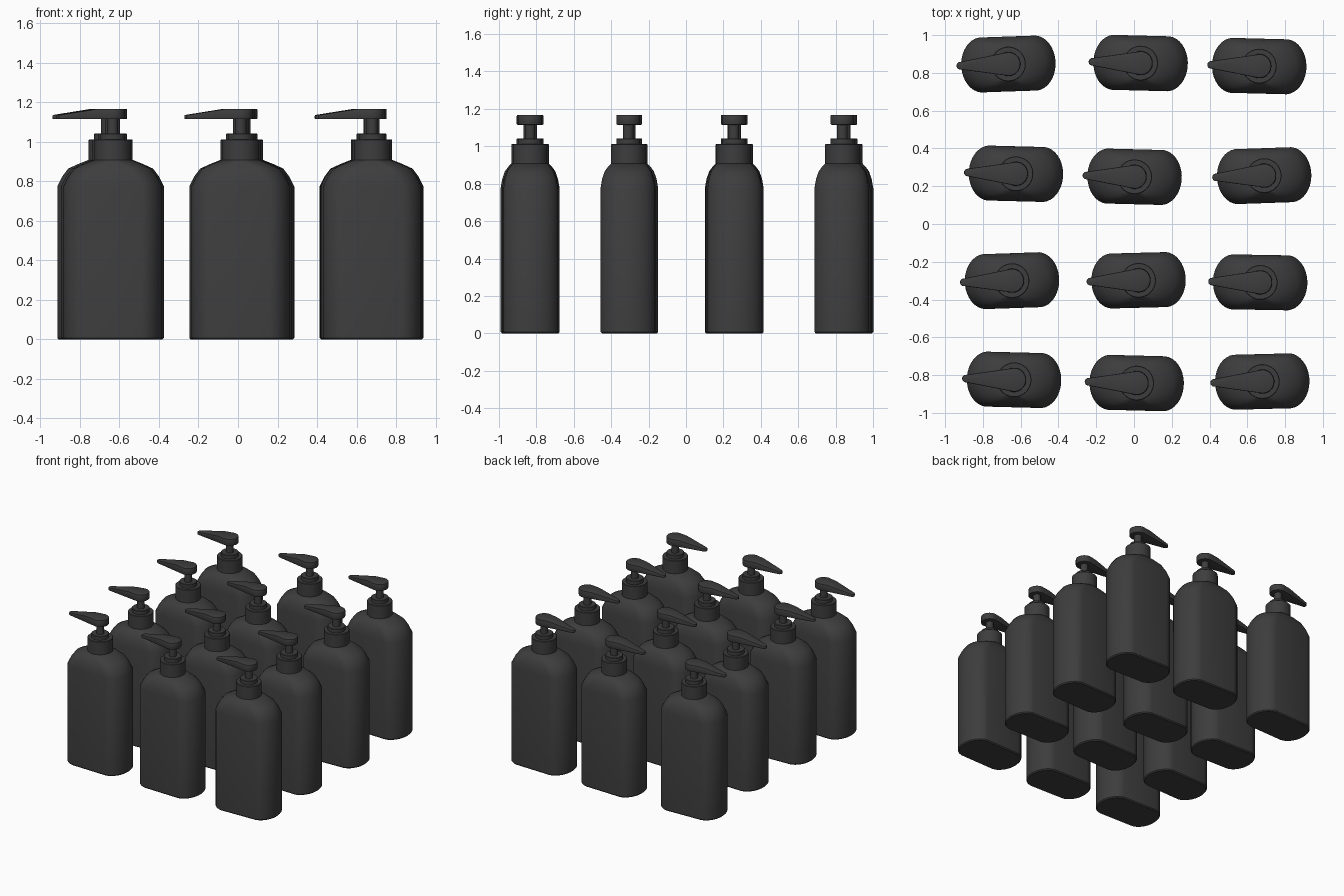
import bpy, bmesh
from math import sin, cos, pi, radians
from mathutils import Matrix

if "Cube" in bpy.data.objects:
    bpy.data.objects.remove(bpy.data.objects["Cube"], do_unlink=True)

mat = bpy.data.materials.new("charcoal plastic")
mat.use_nodes = True
colour = (0.047, 0.047, 0.047, 1)
mat.diffuse_color = colour
bsdf = next(n for n in mat.node_tree.nodes if n.type == "BSDF_PRINCIPLED")
bsdf.inputs["Base Color"].default_value = colour
bsdf.inputs["Roughness"].default_value = 0.6


def finish(bm, name):
    """Turn a bmesh into a smooth mesh with sharp creases."""
    bmesh.ops.recalc_face_normals(bm, faces=bm.faces)
    mesh = bpy.data.meshes.new(name)
    bm.to_mesh(mesh)
    bm.free()
    mesh.materials.append(mat)
    mesh.shade_smooth()
    mesh.set_sharp_from_angle(angle=radians(32))
    return mesh


def loft(name, rings, n=36):
    """Skin rings of (z, half width, half depth, half length of the flat side)."""
    bm = bmesh.new()
    loops = []
    for z, a, b, flat in rings:
        loop = []
        for i in range(n):
            t = 2 * pi * (i + 0.5) / n
            side = flat if cos(t) > 0 else -flat
            loop.append(bm.verts.new((side + (a - flat) * cos(t), b * sin(t), z)))
        loops.append(loop)
    for low, high in zip(loops, loops[1:]):
        for i in range(n):
            j = (i + 1) % n
            bm.faces.new((low[i], low[j], high[j], high[i]))
    bm.faces.new(loops[0][::-1])
    bm.faces.new(loops[-1])
    return finish(bm, name)


def tube(name, r, z0, z1, edge=0.003):
    return loft(name, [(z0, r, r, 0), (z1 - edge, r, r, 0), (z1, r - edge, r - edge, 0)])


def nozzle(name):
    """Round press head tapering into a flat spout that slopes down to its tip."""
    z0, z1, tip_z, bend, tip_x = 1.115, 1.168, 1.136, -0.075, -0.255
    head_r, tip_r, n = 0.063, 0.02, 16
    bm = bmesh.new()
    outline = []
    for cx, r, start in ((0, head_r, -pi / 2), (tip_x, tip_r, pi / 2)):
        for i in range(n + 1):
            t = start + pi * i / n
            outline.append(bm.verts.new((cx + r * cos(t), r * sin(t), z0)))
    base = bm.faces.new(outline)
    top = bmesh.ops.extrude_face_region(bm, geom=[base])["geom"]
    for v in top:
        if isinstance(v, bmesh.types.BMVert):
            v.co.z = z1
    bmesh.ops.bisect_plane(bm, geom=bm.verts[:] + bm.edges[:] + bm.faces[:],
                           plane_co=(bend, 0, 0), plane_no=(1, 0, 0))
    for v in bm.verts:
        if v.co.z > z0 + 0.01 and v.co.x < bend:
            v.co.z = z1 + (tip_z - z1) * (bend - v.co.x) / (bend - tip_x + tip_r)
    # soften the rim
    rim = [e for e in bm.edges if len(e.link_faces) == 2
           and e.calc_face_angle() > radians(50)]
    bmesh.ops.bevel(bm, geom=rim, offset=0.005, segments=2, profile=0.5,
                    affect='EDGES', clamp_overlap=True)
    return finish(bm, name)


parts = {
    "bottle_body": loft("bottle_body", [
        (0, 0.243, 0.139, 0.14), (0.008, 0.25, 0.146, 0.14),
        (0.775, 0.25, 0.146, 0.14), (0.825, 0.225, 0.138, 0.11),
        (0.865, 0.195, 0.125, 0.08), (0.89, 0.14, 0.108, 0.04),
        (0.91, 0.09, 0.09, 0)]),
    "neck_collar": tube("neck_collar", 0.092, 0.9, 1.012),
    "pump_ring": tube("pump_ring", 0.064, 1.01, 1.042),
    "pump_stem": tube("pump_stem", 0.028, 1.04, 1.118),
    "pump_nozzle": nozzle("pump_nozzle"),
}

# rows from back to front: (x, y, turn in degrees)
layout = [
    [(-0.665, 0.847, 2), (0.035, 0.852, -1.5), (0.663, 0.836, -1.5)],
    [(-0.625, 0.266, -1.5), (0.003, 0.25, -1.5), (0.689, 0.256, 2)],
    [(-0.646, -0.3, 2), (0.024, -0.298, 1.5), (0.668, -0.309, -1)],
    [(-0.635, -0.825, -1.5), (0.014, -0.842, -1.5), (0.679, -0.834, 1.5)],
]
for r, row in enumerate(layout, 1):
    for c, (x, y, turn) in enumerate(row, 1):
        place = Matrix.Translation((x, y, 0)) @ Matrix.Rotation(radians(turn), 4, 'Z')
        for name, mesh in parts.items():
            ob = bpy.data.objects.new(f"{name}_row{r}_{c}", mesh)
            bpy.context.collection.objects.link(ob)
            ob.matrix_world = place
